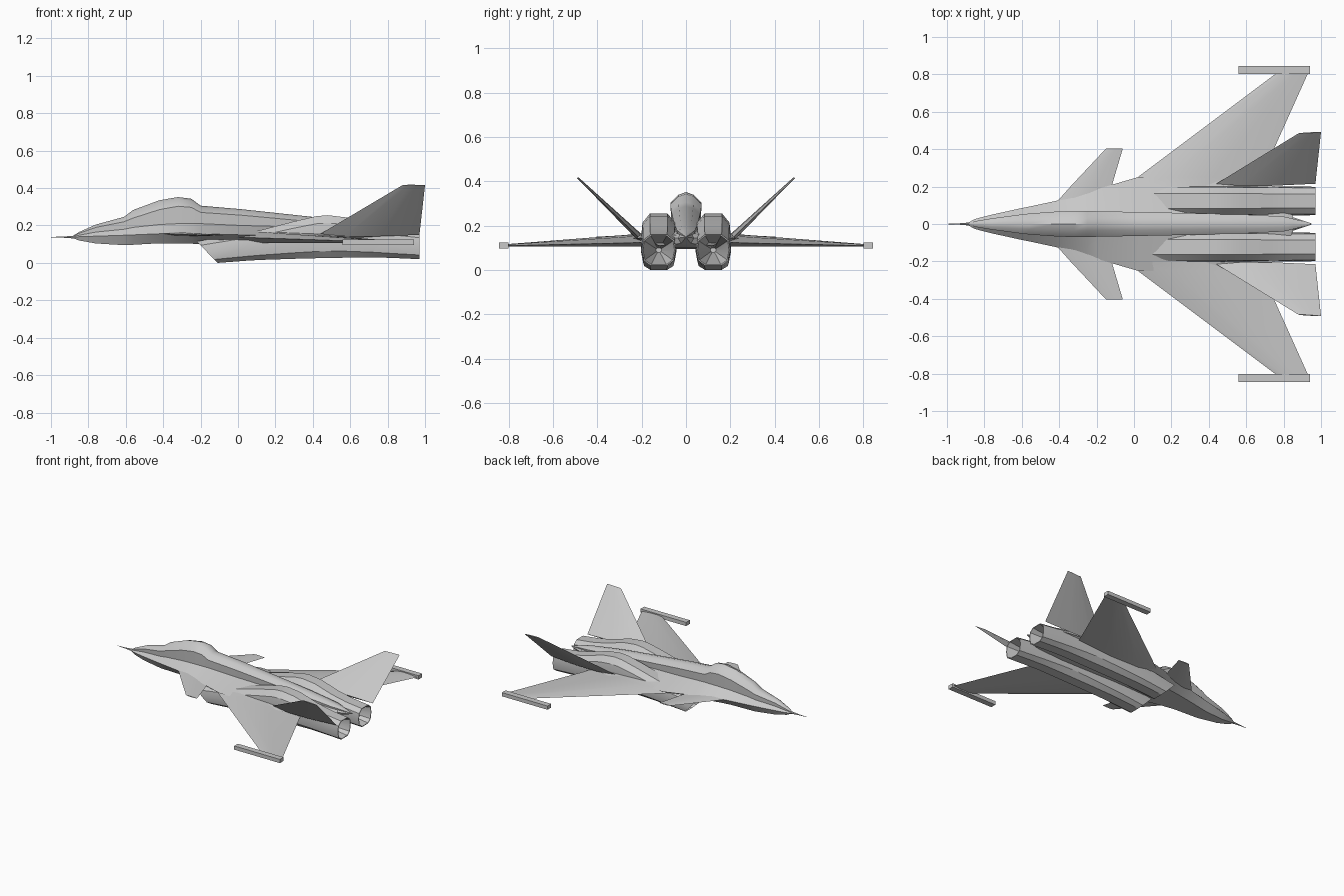
import bpy, bmesh, math
from mathutils import Vector

grey = bpy.data.materials.new("airframe grey")
grey.diffuse_color = (0.58, 0.58, 0.58, 1)


def finish(bm, name, mirror=False, angle=30):
    bmesh.ops.remove_doubles(bm, verts=bm.verts, dist=1e-5)
    bmesh.ops.recalc_face_normals(bm, faces=bm.faces)
    me = bpy.data.meshes.new(name)
    bm.to_mesh(me)
    bm.free()
    me.materials.append(grey)
    ob = bpy.data.objects.new(name, me)
    bpy.context.collection.objects.link(ob)
    bpy.ops.object.select_all(action='DESELECT')
    ob.select_set(True)
    bpy.context.view_layer.objects.active = ob
    bpy.ops.object.shade_smooth_by_angle(angle=math.radians(angle))
    if mirror:
        m = ob.modifiers.new("mirror", 'MIRROR')
        m.use_axis = (False, True, False)
        m.use_mirror_merge = False
    return ob


def loft(rings, name, mirror=False, angle=30):
    """Skin a list of equally sized point rings and cap both ends."""
    bm = bmesh.new()
    rows = [[bm.verts.new(p) for p in r] for r in rings]
    n = len(rows[0])
    for a, b in zip(rows, rows[1:]):
        for i in range(n):
            j = (i + 1) % n
            bm.faces.new((a[i], a[j], b[j], b[i]))
    bm.faces.new(rows[0])
    bm.faces.new(rows[-1][::-1])
    return finish(bm, name, mirror, angle)


def blade(name, stations, up):
    """Wing-like surface: each station is (leading point, trailing point, half thickness)."""
    up = Vector(up).normalized()
    rings = []
    for le, te, t in stations:
        le, te = Vector(le), Vector(te)
        rings.append([le, le.lerp(te, .25) + up * t, le.lerp(te, .6) + up * t * .85, te,
                      le.lerp(te, .6) - up * t * .85, le.lerp(te, .25) - up * t])
    return loft(rings, name, True, 40)


# Fuselage with canopy, spine and tail spike
# x, chine half width, shoulder half width, top z, shoulder z, neck z, chine z, bottom z
body = [
    (-.885, .008, .004, .143, .142, .140, .138, .134),
    (-.85, .027, .015, .165, .158, .148, .140, .120),
    (-.76, .050, .030, .205, .190, .165, .143, .104),
    (-.61, .083, .050, .246, .220, .180, .148, .095),
    (-.56, .093, .056, .283, .240, .190, .150, .097),
    (-.42, .123, .066, .335, .285, .205, .156, .105),
    (-.32, .150, .070, .352, .303, .210, .158, .105),
    (-.25, .170, .070, .343, .297, .210, .157, .103),
    (-.20, .186, .068, .306, .270, .210, .156, .100),
    (.02, .250, .064, .287, .255, .200, .150, .100),
    (.40, .250, .056, .246, .220, .190, .145, .100),
    (.60, .225, .050, .222, .200, .180, .145, .100),
    (.80, .195, .040, .190, .178, .165, .145, .110),
    (.85, .036, .028, .180, .170, .160, .145, .120),
    (.95, .003, .002, .152, .151, .150, .149, .147),
]
rings = []
for x, w, s, zt, zs, zn, zc, zb in body:
    half = [(0, zt), (s * .5, zt - (zt - zs) * .25), (s, zs), (s * .95, zn),
            (w, zc), (w * .62, zb), (0, zb)]
    full = half + [(-y, z) for y, z in half[-2:0:-1]]
    rings.append([(x, y, z) for y, z in full])
loft(rings, "fuselage")

# Nose probe
loft([[(x, r * math.cos(a * math.pi / 3), .138 + r * math.sin(a * math.pi / 3)) for a in range(6)]
      for x, r in ((-1, .001), (-.93, .004), (-.87, .009))], "nose_probe")


# Engine nacelles with slanted open intake and hollow nozzle
def nacelle_ring(x, h, zb, zt, rake=0):
    unit = [(.48, 0), (.88, .16), (1, .5), (.92, .82), (.5, 1)]
    prof = unit + [(-u, v) for u, v in reversed(unit)]
    return [(x - rake * v, .123 + h * u, zb + (zt - zb) * v) for u, v in prof]


nacelle = [
    (.15, .03, .05, .08), (-.09, .070, .008, .108, .11),
    (-.11, .075, .0, .115, .11), (.05, .080, .012, .155, .04), (.12, .080, .016, .175),
    (.30, .080, .022, .222), (.42, .080, .025, .250), (.48, .080, .026, .255),
    (.58, .079, .028, .243), (.72, .077, .030, .200), (.84, .077, .026, .175),
    (.97, .076, .020, .160), (.97, .071, .025, .155), (.70, .012, .080, .100),
]
loft([nacelle_ring(*r) for r in nacelle], "engine_nacelle", True)

# Main wings
blade("wing", [((-.04, .20, .140), (.66, .20, .125), .030),
               ((.02, .25, .137), (.68, .25, .123), .027),
               ((.76, .805, .112), (.93, .805, .110), .006)], (0, 0, 1))

# Wingtip rails
bm = bmesh.new()
bmesh.ops.create_cube(bm, size=1)
for v in bm.verts:
    v.co = (.75 + v.co.x * .38, .823 + v.co.y * .043, .111 + v.co.z * .028)
finish(bm, "wingtip_rail", True)

# Foreplanes
blade("foreplane", [((-.42, .11, .158), (-.13, .11, .150), .010),
                    ((-.34, .20, .155), (-.12, .20, .150), .008),
                    ((-.15, .403, .148), (-.06, .403, .146), .003)], (0, 0, 1))

# Canted tail fins
blade("tail_fin", [((.44, .215, .155), (.97, .215, .150), .016),
                   ((.88, .485, .416), (1.0, .492, .416), .003)], (0, -1, 1))
